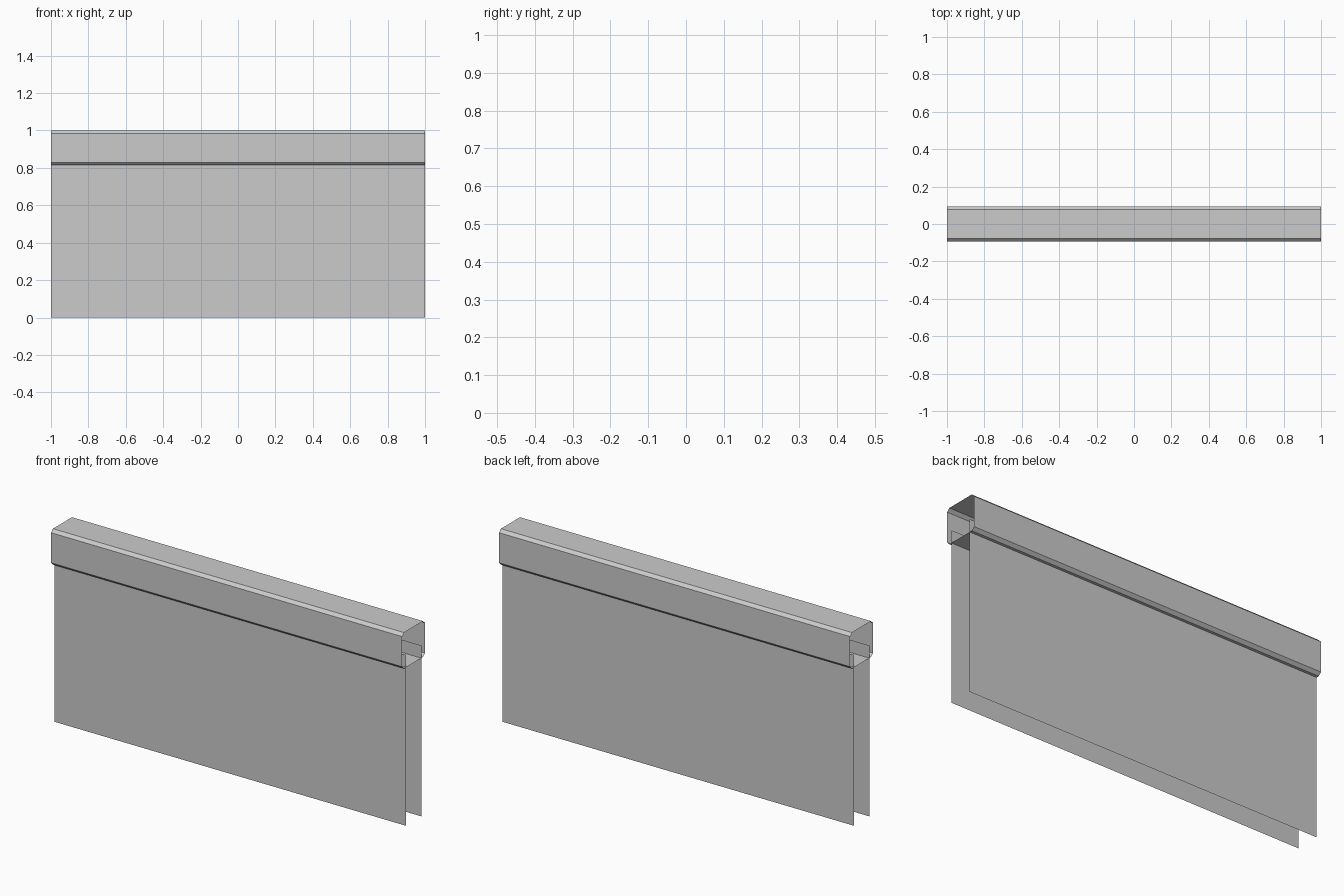
import bpy

if "Cube" in bpy.data.objects:
    bpy.data.objects.remove(bpy.data.objects["Cube"])

HALF = 1.0       # half length along x
R = 0.0925       # half width of the top rail
C = 0.015        # rail chamfer
TOP = 1.0
BOTTOM = TOP - 2 * R
WALL_Y = 0.063   # offset of each wall sheet
WALL_TOP = 0.88  # sheets run up inside the rail


def extrude_x(name, profile, closed):
    """Sweep a (y, z) profile along x as a thin open-ended sheet."""
    n = len(profile)
    verts = [(x, y, z) for x in (-HALF, HALF) for y, z in profile]
    faces = [(i, (i + 1) % n, (i + 1) % n + n, i + n)[::-1]
             for i in range(n if closed else n - 1)]
    mesh = bpy.data.meshes.new(name)
    mesh.from_pydata(verts, [], faces)
    mesh.update()
    obj = bpy.data.objects.new(name, mesh)
    bpy.context.collection.objects.link(obj)
    return obj


# Chamfered hollow rail, open at both ends
rail = [(-R + C, BOTTOM), (R - C, BOTTOM), (R, BOTTOM + C), (R, TOP - C),
        (R - C, TOP), (-R + C, TOP), (-R, TOP - C), (-R, BOTTOM + C)]
extrude_x("top_rail", rail[::-1], True)

# Front and back wall sheets, both facing outward
extrude_x("front_wall", [(-WALL_Y, 0), (-WALL_Y, WALL_TOP)], False)
extrude_x("back_wall", [(WALL_Y, WALL_TOP), (WALL_Y, 0)], False)
